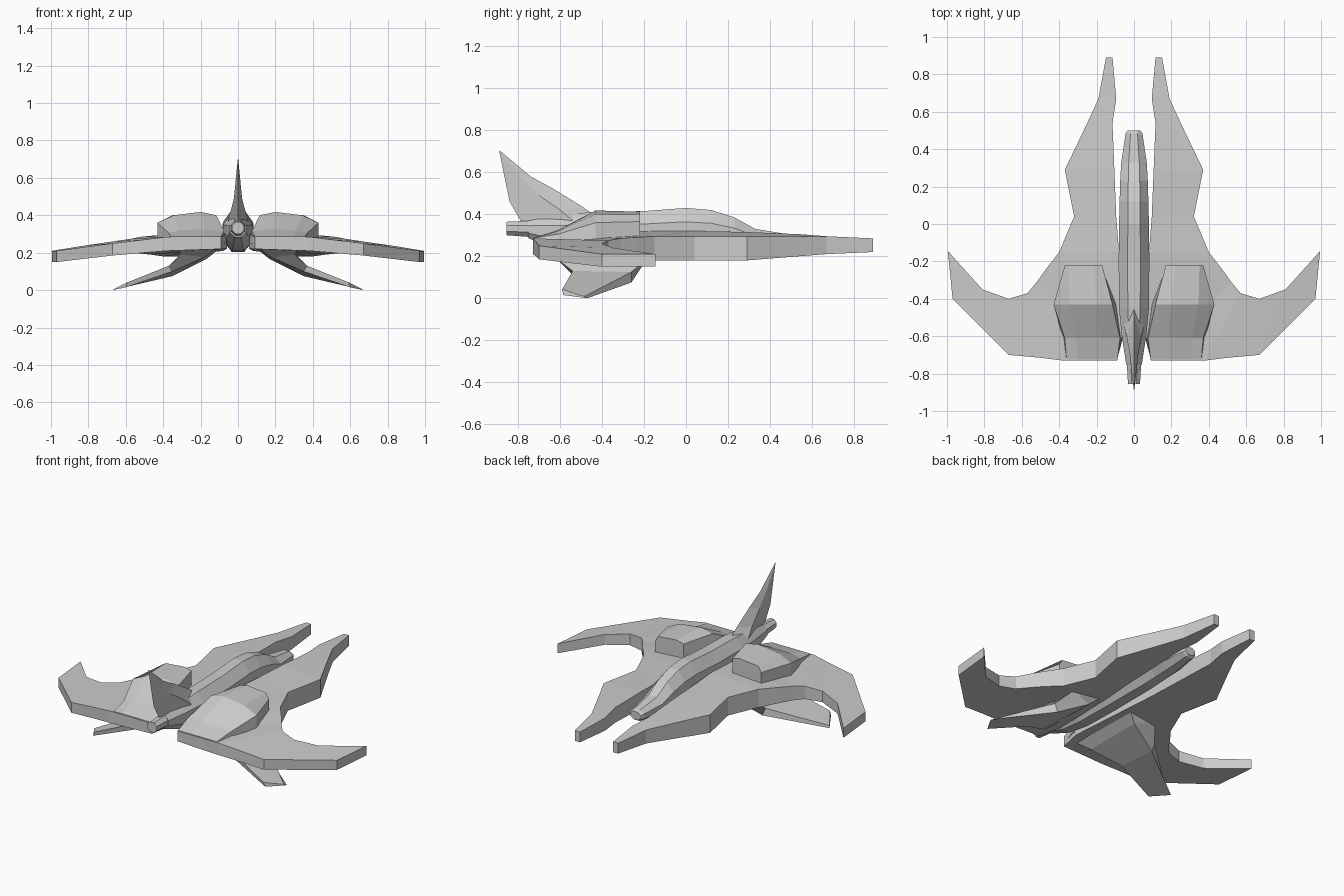
import bpy, bmesh, math


def loft(name, rings, mirror=False):
    """Skin a list of equal-length point rings, cap both ends, optionally mirror across x."""
    bm = bmesh.new()
    loops = [[bm.verts.new(p) for p in ring] for ring in rings]
    n = len(loops[0])
    for a, b in zip(loops, loops[1:]):
        for i in range(n):
            j = (i + 1) % n
            bm.faces.new((a[i], a[j], b[j], b[i]))
    bm.faces.new(loops[0])
    bm.faces.new(loops[-1])
    bmesh.ops.recalc_face_normals(bm, faces=bm.faces)
    mesh = bpy.data.meshes.new(name)
    bm.to_mesh(mesh)
    bm.free()
    ob = bpy.data.objects.new(name, mesh)
    bpy.context.collection.objects.link(ob)
    if mirror:
        ob.modifiers.new("mirror", 'MIRROR').use_mirror_merge = False
    return ob


def octagon(y, half_width, bottom, top):
    mid, h = (bottom + top) / 2, (top - bottom) / 2
    k = 1 / math.cos(math.pi / 8)
    angles = [math.pi / 8 + i * math.pi / 4 for i in range(8)]
    return [(half_width * k * math.cos(a), y, mid + h * k * math.sin(a)) for a in angles]


# Central fuselage: y, half width, bottom, top
loft("fuselage", [octagon(*s) for s in [
    (0.50, 0.035, 0.245, 0.295), (0.485, 0.045, 0.235, 0.305),
    (0.33, 0.068, 0.215, 0.33), (0.23, 0.074, 0.21, 0.385),
    (0.12, 0.077, 0.205, 0.42), (0.0, 0.08, 0.205, 0.43),
    (-0.20, 0.082, 0.205, 0.415), (-0.45, 0.08, 0.21, 0.41),
    (-0.60, 0.065, 0.23, 0.395), (-0.75, 0.042, 0.285, 0.37)]])

# Tail nozzle
loft("tail_nozzle", [octagon(-0.72, 0.04, 0.29, 0.37), octagon(-0.855, 0.032, 0.30, 0.364)])

# Wing with forward prong: inner/rear (x, y, top, bottom), outer/leading (x, y, top, bottom)
wing = [
    ((0.115, 0.89, 0.285, 0.22), (0.15, 0.89, 0.285, 0.22)),
    ((0.095, 0.67, 0.295, 0.215), (0.19, 0.67, 0.295, 0.21)),
    ((0.115, 0.54, 0.305, 0.21), (0.25, 0.54, 0.295, 0.20)),
    ((0.105, 0.29, 0.315, 0.21), (0.37, 0.29, 0.295, 0.18)),
    ((0.095, 0.04, 0.32, 0.21), (0.32, 0.04, 0.295, 0.18)),
    ((0.08, -0.15, 0.32, 0.21), (0.40, -0.15, 0.295, 0.18)),
    ((0.06, -0.58, 0.30, 0.22), (0.47, -0.24, 0.29, 0.19)),
    ((0.09, -0.73, 0.285, 0.22), (0.52, -0.31, 0.285, 0.195)),
    ((0.38, -0.73, 0.285, 0.21), (0.57, -0.37, 0.275, 0.195)),
    ((0.50, -0.715, 0.27, 0.20), (0.67, -0.40, 0.26, 0.19)),
    ((0.67, -0.70, 0.25, 0.185), (0.81, -0.35, 0.24, 0.175)),
    ((0.97, -0.40, 0.21, 0.15), (0.995, -0.145, 0.21, 0.15)),
]
loft("wing", [[(a[0], a[1], a[2]), (b[0], b[1], b[2]),
               (b[0], b[1], b[3]), (a[0], a[1], a[3])] for a, b in wing], mirror=True)

# Engine pod on top of each wing: y, then section of (x, z)
pod = [
    (-0.22, [(0.17, 0.27), (0.17, 0.40), (0.22, 0.412), (0.35, 0.40), (0.37, 0.365), (0.37, 0.27)]),
    (-0.43, [(0.09, 0.27), (0.115, 0.40), (0.20, 0.418), (0.345, 0.40), (0.43, 0.36), (0.43, 0.27)]),
    (-0.61, [(0.06, 0.25), (0.075, 0.315), (0.18, 0.325), (0.31, 0.32), (0.37, 0.305), (0.38, 0.25)]),
    (-0.725, [(0.09, 0.25), (0.09, 0.287), (0.18, 0.288), (0.30, 0.288), (0.36, 0.287), (0.37, 0.25)]),
]
loft("engine_pod", [[(x, y, z) for x, z in sec] for y, sec in pod], mirror=True)

# Drooping lower fins
loft("lower_fin", [
    [(0.09, -0.15, 0.23), (0.34, -0.15, 0.22), (0.34, -0.68, 0.23), (0.09, -0.68, 0.24)],
    [(0.17, -0.20, 0.165), (0.30, -0.17, 0.20), (0.30, -0.62, 0.19), (0.18, -0.60, 0.175)],
    [(0.35, -0.26, 0.075), (0.37, -0.26, 0.125), (0.37, -0.54, 0.13), (0.35, -0.53, 0.10)],
    [(0.67, -0.47, 0.0), (0.66, -0.485, 0.008), (0.59, -0.59, 0.042), (0.60, -0.585, 0.015)],
], mirror=True)

# Swept tail fin: leading (y, z), side (y, z, half width), trailing (y, z)
fin = [
    ((-0.45, 0.405), (-0.54, 0.37, 0.055), (-0.765, 0.33)),
    ((-0.50, 0.44), (-0.60, 0.42, 0.04), (-0.80, 0.39)),
    ((-0.63, 0.52), (-0.70, 0.49, 0.022), (-0.84, 0.46)),
    ((-0.74, 0.58), (-0.78, 0.57, 0.014), (-0.86, 0.555)),
    ((-0.888, 0.704), (-0.889, 0.703, 0.001), (-0.89, 0.702)),
]
loft("tail_fin", [[(0, *l), (s[2], s[0], s[1]), (0, *t), (-s[2], s[0], s[1])] for l, s, t in fin])
